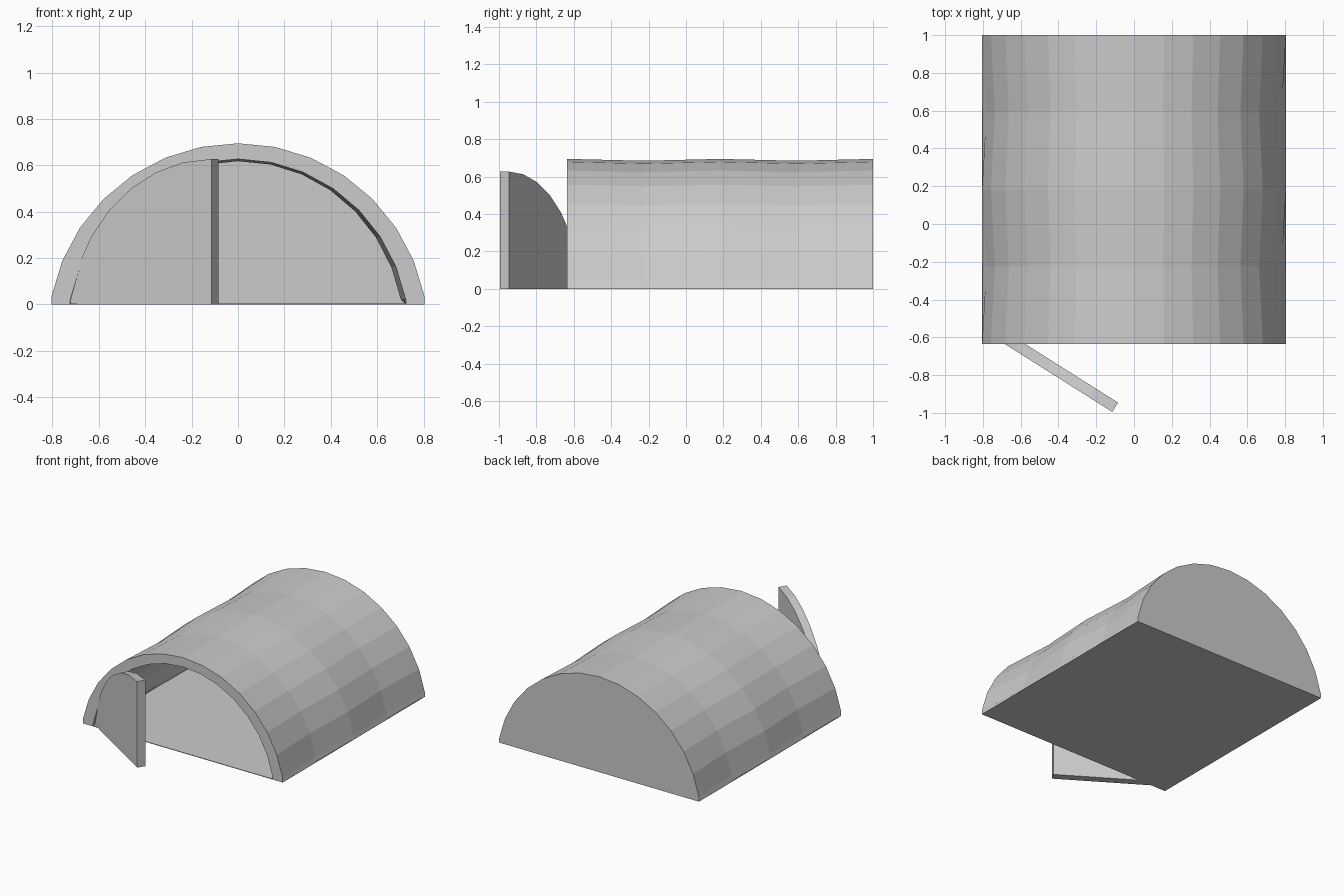
import bpy, bmesh, math

if "Cube" in bpy.data.objects:
    bpy.data.objects.remove(bpy.data.objects["Cube"])

ZC = -0.125               # arch circle centre lies below the ground
STEP = math.radians(11.25)
FRONT, BACK, WALL = -0.635, 1.0, 0.07


def arch(rx, rz, base, k0=-7, k1=7):
    """Faceted arch profile (x, z), with its feet on the ground."""
    pts = [(rx * math.sin(k * STEP), ZC + rz * math.cos(k * STEP)) for k in range(k0, k1 + 1)]
    if k0 == -7:
        pts.insert(0, (-base, 0))
    if k1 == 7:
        pts.append((base, 0))
    return pts


def finish(bm, name):
    bmesh.ops.recalc_face_normals(bm, faces=bm.faces[:])
    me = bpy.data.meshes.new(name)
    bm.to_mesh(me)
    bm.free()
    ob = bpy.data.objects.new(name, me)
    bpy.context.collection.objects.link(ob)
    return ob


def ring(bm, pts, y):
    return [bm.verts.new((x, y, z)) for x, z in pts]


def bridge(bm, a, b):
    for i in range(len(a) - 1):
        bm.faces.new((a[i], a[i + 1], b[i + 1], b[i]))


# tunnel shell: sagging fabric between hoops, open front, closed back
bm = bmesh.new()
outer, inner = [], []
for i in range(5):
    t = i / 4
    sx, sz = (0.972, 0.988) if i % 2 else (1, 1)
    outer.append(ring(bm, arch(0.82 * sx, 0.82 * sz, 0.805), FRONT + (BACK - FRONT) * t))
    inner.append(ring(bm, arch(0.737 * sx, 0.752 * sz, 0.725),
                      FRONT + (BACK - WALL * (i == 4) - FRONT) * t))
for rows in (outer, inner):
    for a, b in zip(rows, rows[1:]):
        bridge(bm, a, b)
    bm.faces.new(rows[-1])            # back wall, outside and inside
bridge(bm, outer[0], inner[0])        # front rim
finish(bm, "tunnel_shell")

# thin floor
bm = bmesh.new()
bmesh.ops.create_cube(bm, size=1)
for v in bm.verts:
    v.co = (v.co.x * 1.61, (FRONT + BACK) / 2 + v.co.y * (BACK - FRONT), 0.002 + v.co.z * 0.004)
finish(bm, "floor")

# half-arch door swung open on the left side
bm = bmesh.new()
half = arch(0.737, 0.752, 0.725, -7, 0) + [(0, 0)]
front, rear = ring(bm, half, 0), ring(bm, half, 0.058)
bm.faces.new(front)
bm.faces.new(rear)
bridge(bm, front + front[:1], rear + rear[:1])
door = finish(bm, "door")
door.location = (-0.115, -0.995, 0)
door.rotation_euler.z = math.radians(-32.3)
